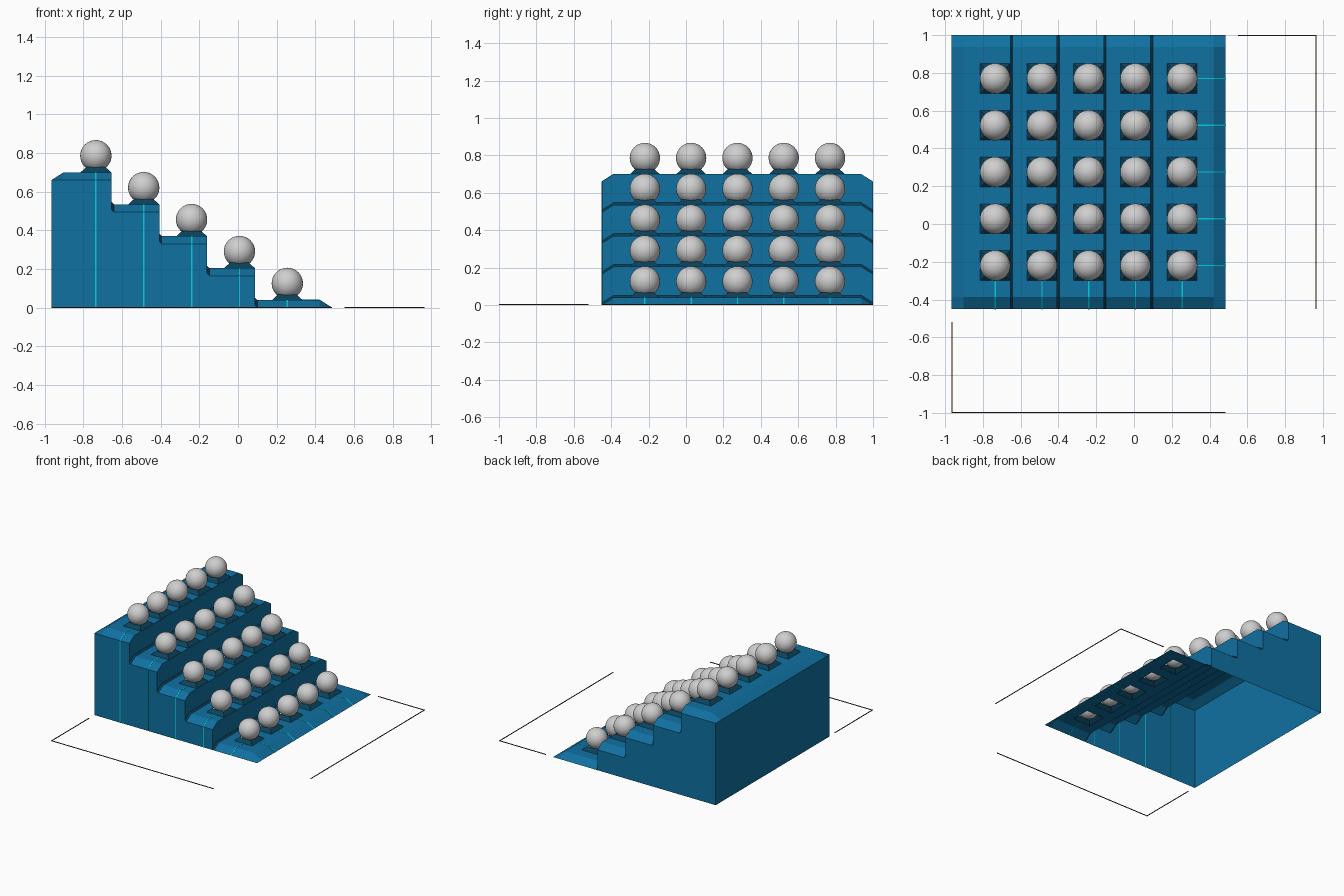
import bpy, bmesh
from mathutils import Vector

if "Cube" in bpy.data.objects:
    bpy.data.objects.remove(bpy.data.objects["Cube"])


def material(name, rgb):
    m = bpy.data.materials.new(name)
    m.diffuse_color = (*rgb, 1)
    m.use_nodes = True
    m.node_tree.nodes["Principled BSDF"].inputs["Base Color"].default_value = m.diffuse_color
    return m


BLUE = material("blue", (0.005, 0.165, 0.36))
DARK = material("dark blue", (0.003, 0.055, 0.11))
CYAN = material("cyan", (0.0, 0.62, 0.68))
GREY = material("light grey", (0.62, 0.62, 0.62))
BROWN = material("brown", (0.10, 0.055, 0.012))

N, PITCH, DROP = 5, 0.2475, 0.165
X0, X1, Y0, Y1 = -0.965, 0.485, -0.45, 1.0
CH, LIP = 0.063, 0.04            # chamfer run and height
HALF, NECK, RISE = 0.079, 0.049, 0.028   # socket sizes
xs = [-0.735 + PITCH * i for i in range(N)]
ys = [-0.22 + PITCH * j for j in range(N)]
tops = [0.70 - DROP * i for i in range(N)]


def add_object(name, bm, mats):
    me = bpy.data.meshes.new(name)
    bm.to_mesh(me)
    bm.free()
    for m in mats:
        me.materials.append(m)
    ob = bpy.data.objects.new(name, me)
    bpy.context.collection.objects.link(ob)
    return ob


# Stepped shell: profile entries are (x, inner height, edge height, kind)
prof = [(X0, tops[0] - LIP, tops[0] - LIP, "")]
for i, (x, z) in enumerate(zip(xs, tops)):
    e = z - LIP
    if i == 0:
        prof.append((X0 + CH, z, e, ""))
    else:
        r = xs[i - 1] + 0.081
        prof += [(r, z + 0.012, e + 0.012, "foot"), (r + 0.012, z, e, "")]
    prof += [(x - HALF, z, e, "socket"), (x + HALF, z, e, "")]
    prof.append((x + 0.081 if i < N - 1 else X1 - CH, z, e, ""))
prof.append((X1, 0, 0, ""))

rows = [(Y0, "edge"), (Y0 + CH, "")]
for y in ys:
    rows += [(y - HALF, "socket"), (y + HALF, "")]
rows += [(Y1 - CH, ""), (Y1, "edge")]

bm = bmesh.new()
grid = [[bm.verts.new((x, y, e if k == "edge" else z)) for y, k in rows]
        for x, z, e, _ in prof]
for i in range(len(prof) - 1):
    for j in range(len(rows) - 1):
        if prof[i][3] == "socket" and rows[j][1] == "socket":
            continue
        f = bm.faces.new((grid[i][j], grid[i + 1][j],
                          grid[i + 1][j + 1], grid[i][j + 1]))
        f.material_index = 1 if prof[i][3] == "foot" else 0


# Outer walls down to the ground, open underneath
def wall(a, b):
    if (a.co.xy - b.co.xy).length < 1e-5:
        return
    pts = [Vector((a.co.x, a.co.y, 0)), Vector((b.co.x, b.co.y, 0)), b.co, a.co]
    if b.co.z < 1e-5:
        pts.pop(1)
    if a.co.z < 1e-5:
        pts.pop(0)
    if len(pts) > 2:
        bm.faces.new([bm.verts.new(p) for p in pts])


for i in range(len(prof) - 1):
    wall(grid[i][0], grid[i + 1][0])
    wall(grid[i + 1][-1], grid[i][-1])
for j in range(len(rows) - 1):
    wall(grid[0][j + 1], grid[0][j])
bmesh.ops.remove_doubles(bm, verts=bm.verts, dist=1e-5)
add_object("stepped_base", bm, [BLUE, DARK])

# Tapered square sockets, open top and bottom
bm = bmesh.new()
SQ = [(-1, -1), (1, -1), (1, 1), (-1, 1)]
for x, z in zip(xs, tops):
    for y in ys:
        lo = [bm.verts.new((x + a * HALF, y + b * HALF, z)) for a, b in SQ]
        hi = [bm.verts.new((x + a * NECK, y + b * NECK, z + RISE)) for a, b in SQ]
        for k in range(4):
            n = (k + 1) % 4
            bm.faces.new((lo[k], lo[n], hi[n], hi[k]))
add_object("sockets", bm, [DARK])

# Balls
bm = bmesh.new()
bmesh.ops.create_uvsphere(bm, u_segments=32, v_segments=16, radius=0.081)
for f in bm.faces:
    f.smooth = True
ball = add_object("ball", bm, [GREY])
for i, (x, z) in enumerate(zip(xs, tops)):
    for j, y in enumerate(ys):
        ob = ball if i + j == 0 else ball.copy()
        if ob is not ball:
            bpy.context.collection.objects.link(ob)
        ob.location = (x, y, z + 0.086)


# Cyan guide lines as thin ribbons lying on the shell
def ribbon(bm, path, side):
    s = Vector(side) * 0.0035
    pairs = [(bm.verts.new(Vector(p) - s), bm.verts.new(Vector(p) + s)) for p in path]
    for (a, b), (c, d) in zip(pairs, pairs[1:]):
        bm.faces.new((a, b, d, c))


bm = bmesh.new()
for x, z in zip(xs, tops):
    path = [(x, Y0, z - LIP), (x, Y0 + CH, z), (x, ys[0] - HALF, z)]
    if z - LIP > 0.01:
        path.insert(0, (x, Y0, 0))
    ribbon(bm, path, (1, 0, 0))
for y in ys:
    z = tops[-1]
    ribbon(bm, [(X1, y, 0), (X1 - CH, y, z), (xs[-1] + HALF, y, z)], (0, 1, 0))
lines = add_object("guide_lines", bm, [CYAN])
mod = lines.modifiers.new("thickness", "SOLIDIFY")
mod.thickness = 0.003
mod.offset = 0

# Thin corner frame on the ground
W = 0.005
bm = bmesh.new()
for ax, bx, ay, by in [(X0, X0 + W, -1, -0.52), (X0, X1, -1, -1 + W),
                       (0.965 - W, 0.965, Y0, 1), (0.55, 0.965, 1 - W, 1)]:
    vs = bmesh.ops.create_cube(bm, size=1)["verts"]
    for v in vs:
        v.co = ((ax + bx) / 2 + v.co.x * (bx - ax),
                (ay + by) / 2 + v.co.y * (by - ay), (v.co.z + 0.5) * W)
add_object("ground_frame", bm, [BROWN])
